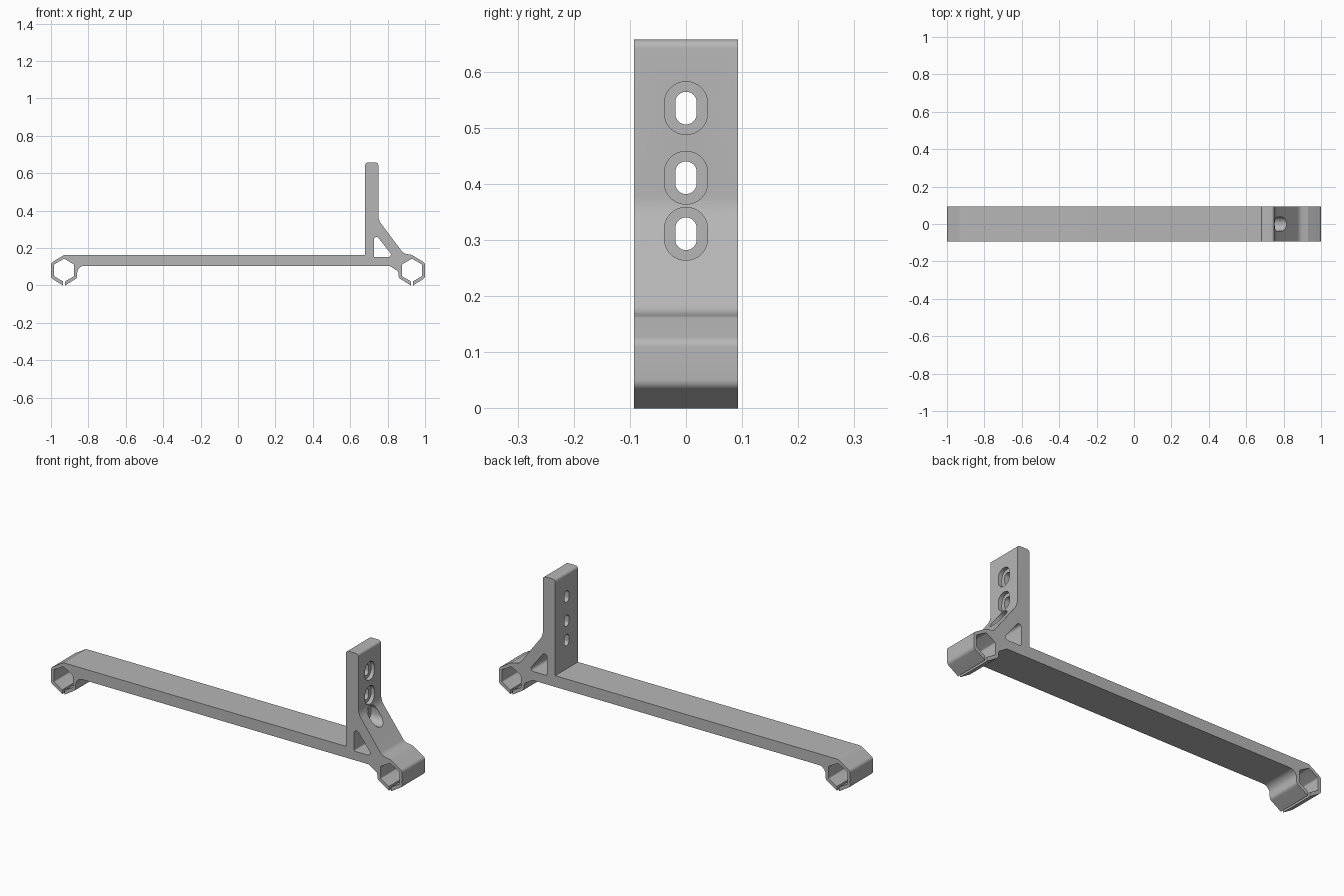
import bpy, bmesh, math
from mathutils import Vector

cube = bpy.data.objects.get("Cube")
if cube:
    bpy.data.objects.remove(cube, do_unlink=True)

HALF = 0.0925  # half the width of the bracket

grey = bpy.data.materials.new("plain grey")
grey.use_nodes = True
grey.diffuse_color = (0.47, 0.47, 0.47, 1)
grey.node_tree.nodes["Principled BSDF"].inputs["Base Color"].default_value = grey.diffuse_color


def rounded(corners, steps=8):
    """Turn (a, b, radius) corners into a loop with filleted corners."""
    loop = []
    n = len(corners)
    for i, (a, b, r) in enumerate(corners):
        p = Vector((a, b))
        if r == 0:
            loop.append(p)
            continue
        u = (Vector(corners[i - 1][:2]) - p).normalized()
        v = (Vector(corners[(i + 1) % n][:2]) - p).normalized()
        half = u.angle(v) / 2
        centre = p + (u + v).normalized() * (r / math.sin(half))
        start = p + u * (r / math.tan(half)) - centre
        turn = start.angle_signed(p + v * (r / math.tan(half)) - centre)
        for k in range(steps + 1):
            t = -turn * k / steps
            c, s = math.cos(t), math.sin(t)
            loop.append(centre + Vector((start.x * c - start.y * s, start.x * s + start.y * c)))
    return loop


def prism(name, loop, place, push):
    """Extrude a flat loop along a vector into a solid object."""
    bm = bmesh.new()
    face = bm.faces.new([bm.verts.new(place(p)) for p in loop])
    out = bmesh.ops.extrude_face_region(bm, geom=[face])
    bmesh.ops.translate(bm, vec=push, verts=[g for g in out["geom"] if isinstance(g, bmesh.types.BMVert)])
    bmesh.ops.recalc_face_normals(bm, faces=bm.faces)
    mesh = bpy.data.meshes.new(name)
    bm.to_mesh(mesh)
    bm.free()
    mesh.materials.append(grey)
    ob = bpy.data.objects.new(name, mesh)
    bpy.context.collection.objects.link(ob)
    return ob


def clip(side):
    """Split hexagonal clip, listed from the inner side round to the top."""
    pts = [(-0.07, 0.04, 0.02), (-0.006, 0, 0), (-0.006, 0.022, 0),
           (-0.054, 0.05, 0.008), (-0.054, 0.112, 0.008), (0, 0.143, 0.008),
           (0.054, 0.112, 0.008), (0.054, 0.05, 0.008), (0.006, 0.022, 0),
           (0.006, 0, 0), (0.07, 0.04, 0.02), (0.07, 0.12, 0.02), (0, 0.163, 0.015)]
    return [(side * (0.93 + x), z, r) for x, z, r in pts]


# Bar, clips and upright share one side profile
outline = [(-0.86, 0.105, 0.04)] + clip(-1)
outline += [(0.68, 0.163, 0), (0.68, 0.657, 0.015), (0.75, 0.657, 0.015),
            (0.75, 0.35, 0.08), (0.885, 0.171, 0.04)]
outline += clip(1)[::-1]
outline += [(0.857, 0.075, 0.02), (0.81, 0.105, 0.02)]
bracket = prism("bracket", rounded(outline), lambda p: (p.x, -HALF, p.y), (0, 2 * HALF, 0))

# Triangular window under the brace
window = [(0.726, 0.151, 0.008), (0.726, 0.285, 0.014), (0.832, 0.151, 0.014)]
cutters = [prism("window_cutter", rounded(window), lambda p: (p.x, -0.2, p.y), (0, 0.4, 0))]


def slot(name, z, w, h, x0, x1):
    r = w * 0.98
    loop = rounded([(-w, z - h, r), (w, z - h, r), (w, z + h, r), (-w, z + h, r)])
    cutters.append(prism(name, loop, lambda p: (x0, p.x, p.y), (x1 - x0, 0, 0)))


# Counterbored screw slots through the upright
for z in (0.535, 0.411, 0.311):
    slot("slot_cutter", z, 0.019, 0.029, 0.6, 0.95)
    slot("counterbore_cutter", z, 0.0385, 0.047, 0.73, 0.95)

bpy.ops.object.select_all(action='DESELECT')
bracket.select_set(True)
bpy.context.view_layer.objects.active = bracket
for cutter in cutters:
    mod = bracket.modifiers.new("cut", 'BOOLEAN')
    mod.operation = 'DIFFERENCE'
    mod.solver = 'EXACT'
    mod.object = cutter
    bpy.ops.object.modifier_apply(modifier=mod.name)
    bpy.data.objects.remove(cutter, do_unlink=True)

bpy.ops.object.shade_smooth_by_angle(angle=math.radians(30))
